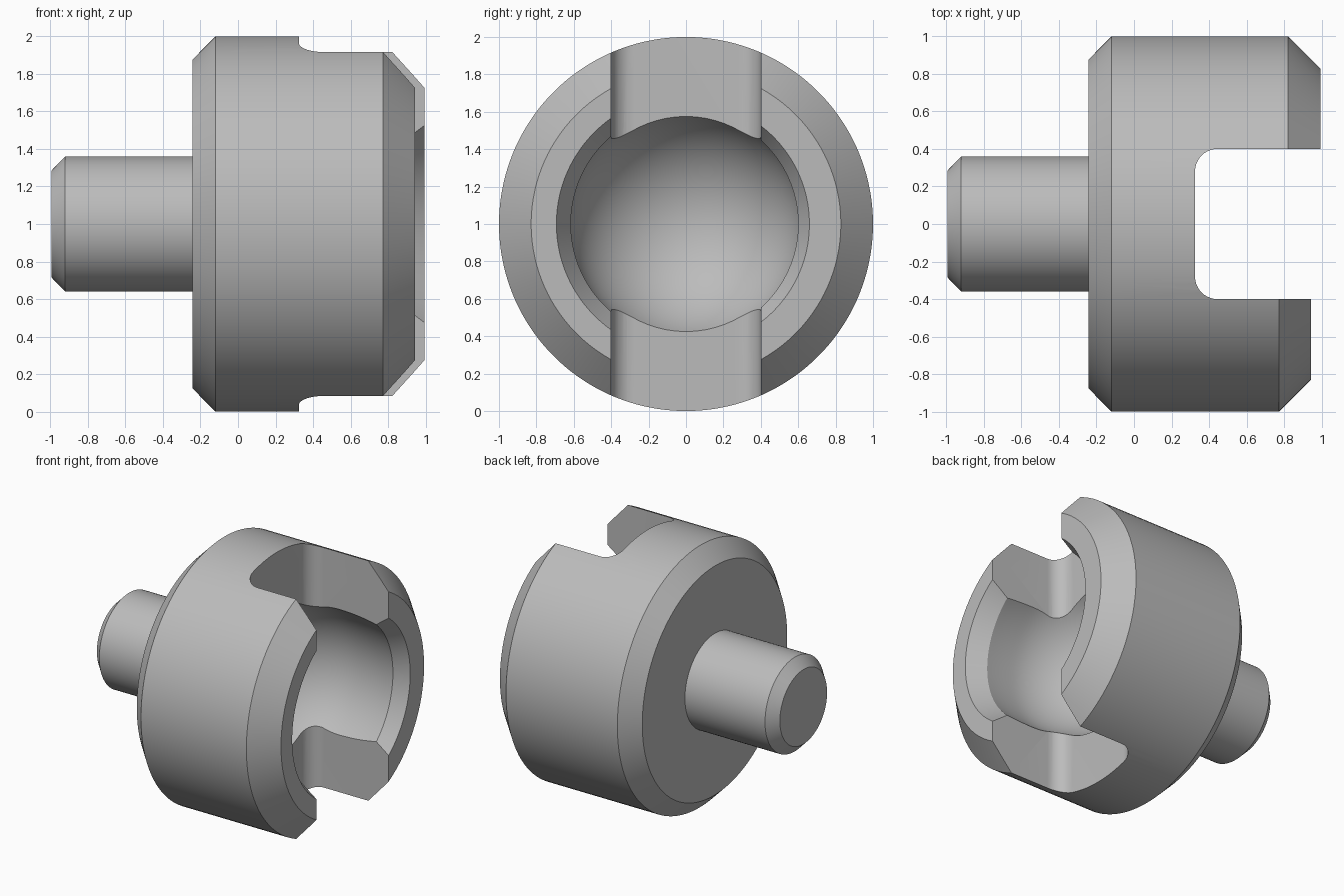
import bpy, bmesh
from math import sin, cos, pi, radians

default = bpy.data.objects.get("Cube")
if default:
    bpy.data.objects.remove(default, do_unlink=True)

SEGMENTS = 128
AXIS_Z = 1.0

steel = bpy.data.materials.new("grey steel")
steel.use_nodes = True
steel.diffuse_color = (0.5, 0.5, 0.5, 1)
steel.node_tree.nodes["Principled BSDF"].inputs["Base Color"].default_value = (0.5, 0.5, 0.5, 1)


def make_object(name, bm):
    bmesh.ops.remove_doubles(bm, verts=bm.verts, dist=1e-5)
    bmesh.ops.recalc_face_normals(bm, faces=bm.faces)
    mesh = bpy.data.meshes.new(name)
    bm.to_mesh(mesh)
    bm.free()
    mesh.materials.append(steel)
    obj = bpy.data.objects.new(name, mesh)
    bpy.context.collection.objects.link(obj)
    return obj


def profile(tip, mouth, seat):
    """Half section as (x, radius): stem, body, tip chamfers, round cavity."""
    pts = [(-0.993, 0), (-0.993, 0.285), (-0.92, 0.36), (-0.243, 0.36),
           (-0.243, 0.875), (-0.12, 1), (tip - 0.172, 1), (tip, 0.828), (tip, mouth)]
    centre, radius, steps = 0.57, 0.625, 6
    # mouth cone at 30 degrees, then an easing curve to the widest ring
    seat_x = tip - (mouth - seat) * 1.73
    for i in range(steps):
        t = 1 - i / steps
        pts.append((centre + (seat_x - centre) * t, radius - (radius - seat) * t * t))
    # spherical cavity bottom
    for i in range(25):
        a = pi / 2 * i / 24
        pts.append((centre - radius * sin(a), radius * cos(a) if i < 24 else 0))
    return pts


# Lathed body: the two prongs end at slightly different lengths
long_side = profile(0.993, 0.66, 0.6)
short_side = profile(0.943, 0.693, 0.616)
bm = bmesh.new()
columns = []
for s in range(SEGMENTS):
    a = 2 * pi * (s + 0.5) / SEGMENTS
    section = long_side if cos(a) > 0 else short_side
    columns.append([bm.verts.new((x, r * cos(a), AXIS_Z + r * sin(a))) for x, r in section])
for s in range(SEGMENTS):
    a, b = columns[s], columns[(s + 1) % SEGMENTS]
    for i in range(len(a) - 1):
        bm.faces.new((a[i], a[i + 1], b[i + 1], b[i]))
body = make_object("slotted_socket", bm)

# Cross slot with rounded inner corners
floor_x, half, fillet = 0.325, 0.4, 0.12
outline = [(1.3, -half)]
for side in (-1, 1):
    arc = [(floor_x + fillet * (1 - sin(pi / 2 * i / 10)),
            side * (half - fillet * (1 - cos(pi / 2 * i / 10)))) for i in range(11)]
    outline += arc if side < 0 else arc[::-1]
outline.append((1.3, half))
bm = bmesh.new()
base = bm.faces.new([bm.verts.new((x, y, -0.2)) for x, y in outline])
top = bmesh.ops.extrude_face_region(bm, geom=[base])
bmesh.ops.translate(bm, vec=(0, 0, 2.4),
                    verts=[v for v in top["geom"] if isinstance(v, bmesh.types.BMVert)])
cutter = make_object("slot_cutter", bm)
cutter.hide_render = True

cut = body.modifiers.new("slot", "BOOLEAN")
cut.operation = "DIFFERENCE"
cut.solver = "EXACT"
cut.object = cutter

bpy.ops.object.select_all(action="DESELECT")
bpy.context.view_layer.objects.active = body
body.select_set(True)
bpy.ops.object.modifier_apply(modifier="slot")
bpy.data.objects.remove(cutter, do_unlink=True)
bpy.ops.object.shade_smooth_by_angle(angle=radians(22))
